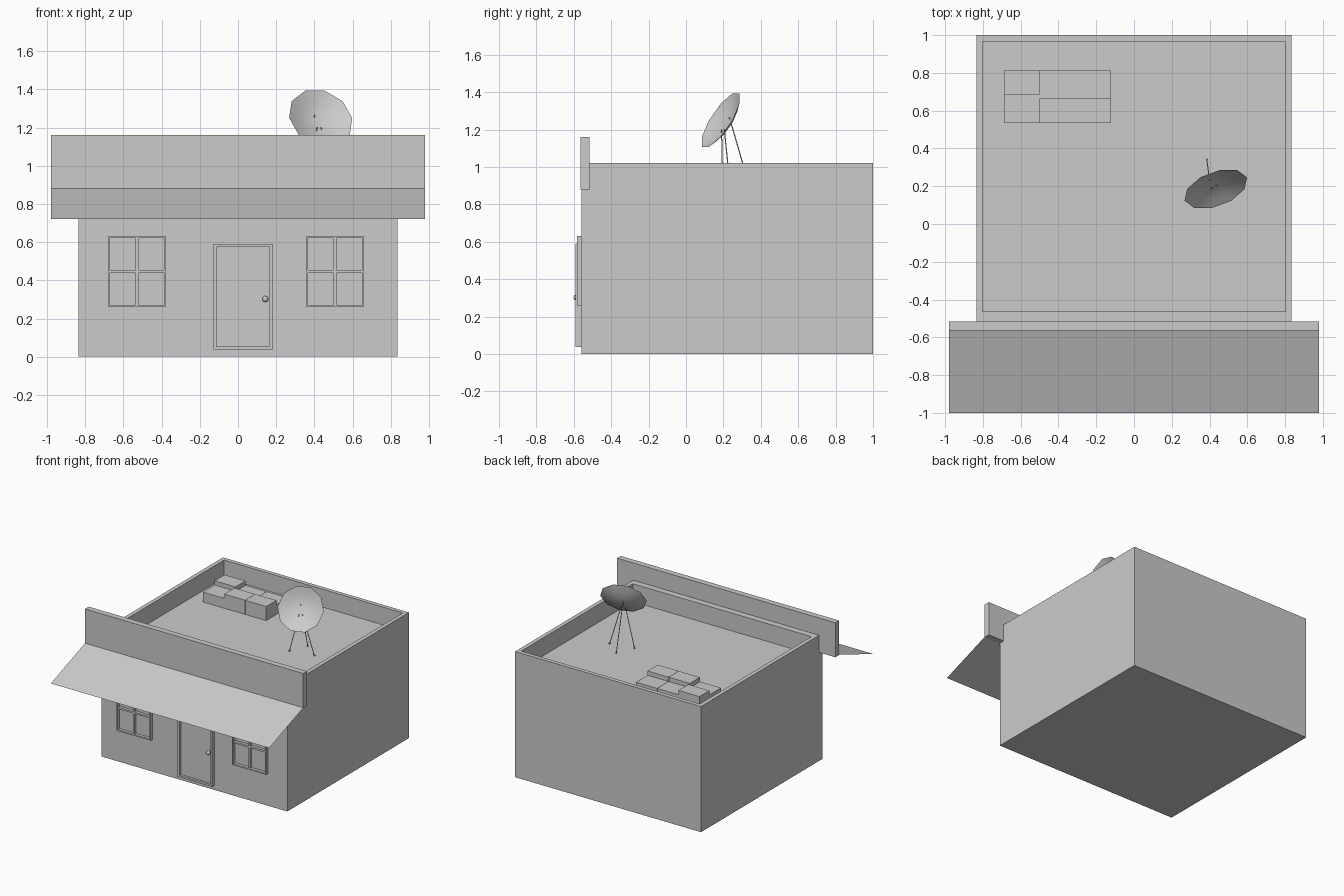
import bpy, bmesh, math
from mathutils import Vector

if "Cube" in bpy.data.objects:
    bpy.data.objects.remove(bpy.data.objects["Cube"])


def finish(bm, name):
    me = bpy.data.meshes.new(name)
    bm.to_mesh(me)
    bm.free()
    ob = bpy.data.objects.new(name, me)
    bpy.context.collection.objects.link(ob)
    return ob


def add_box(bm, x0, x1, y0, y1, z0, z1):
    vs = bmesh.ops.create_cube(bm, size=1)["verts"]
    for v in vs:
        v.co = Vector((x1 if v.co.x > 0 else x0,
                       y1 if v.co.y > 0 else y0,
                       z1 if v.co.z > 0 else z0))
    return vs


def boxes(name, *dims):
    bm = bmesh.new()
    for d in dims:
        add_box(bm, *d)
    return finish(bm, name)


def frame(x0, x1, z0, z1, w, y0, y1):
    """Four bars of a rectangular frame on the front wall."""
    return [(x0, x0 + w, y0, y1, z0, z1), (x1 - w, x1, y0, y1, z0, z1),
            (x0 + w, x1 - w, y0, y1, z0, z0 + w), (x0 + w, x1 - w, y0, y1, z1 - w, z1)]


WALL = -0.56
FLOOR = 0.875

# building block with the roof sunk behind a parapet
bm = bmesh.new()
add_box(bm, -0.835, 0.835, WALL, 1.0, 0, 1.02)
top = max(bm.faces, key=lambda f: f.calc_center_median().z)
bmesh.ops.inset_region(bm, faces=[top], thickness=0.047)
for v in top.verts:
    if v.co.y < 0:
        v.co.y = -0.463
roof = bmesh.ops.extrude_discrete_faces(bm, faces=[top])["faces"][0]
for v in roof.verts:
    v.co.z = FLOOR
finish(bm, "building")

# fascia board and sheet awning
boxes("fascia_board", (-0.98, 0.98, WALL - 0.003, -0.515, 0.88, 1.16))
bm = bmesh.new()
bm.faces.new([bm.verts.new(c) for c in ((-0.98, -1.0, 0.722), (0.98, -1.0, 0.722),
                                        (0.98, WALL - 0.003, 0.882), (-0.98, WALL - 0.003, 0.882))])
finish(bm, "awning")

# windows: frame plus cross bars
for side, cx in (("left", -0.529), ("right", 0.508)):
    x0, x1, z0, z1 = cx - 0.153, cx + 0.153, 0.26, 0.632
    y0 = WALL - 0.024
    bars = frame(x0, x1, z0, z1, 0.011, y0, WALL)
    bars += [(cx - 0.007, cx + 0.007, y0, WALL, z0 + 0.011, z1 - 0.011),
             (x0 + 0.011, x1 - 0.011, y0 + 0.001, WALL, 0.439, 0.453)]
    boxes(side + "_window", *bars)

# door
boxes("door_frame", *frame(-0.128, 0.182, 0.037, 0.59, 0.016, WALL - 0.032, WALL))
boxes("door_panel", (-0.112, 0.166, WALL - 0.014, WALL, 0.053, 0.574))
bpy.ops.mesh.primitive_uv_sphere_add(segments=12, ring_count=8, radius=0.016,
                                     location=(0.143, WALL - 0.025, 0.302))
bpy.context.object.name = "door_knob"
bpy.ops.object.shade_smooth()

# rooftop units, some taller than their neighbours
xs = (-0.69, -0.5, -0.31, -0.12)
for i in range(3):
    split = 0.685 if i == 0 else 0.665
    front, back = (0.955, 0.99) if i == 0 else (0.99, 0.955)
    a, b = xs[i] + 0.001, xs[i + 1] - 0.001
    boxes(f"roof_unit_front_{i}", (a, b, 0.535, split, FLOOR, front))
    boxes(f"roof_unit_back_{i}", (a, b, split, 0.812, FLOOR, back))

# dish: ten-sided shallow bowl, one sheet thick
normal = Vector((0.30, -0.80, 0.52)).normalized()
center = Vector((0.433, 0.185, 1.25))
u = Vector((0.937, 0.35, 0)).normalized()
w = normal.cross(u)
bm = bmesh.new()
R, D, N = 0.176, 0.05, 10
apex = bm.verts.new(center - normal * D)
rings = []
for t in (0.35, 0.7, 1.0):
    rings.append([bm.verts.new(center - normal * D * (1 - t * t)
                               + (u * math.cos(k * math.tau / N) + w * math.sin(k * math.tau / N)) * R * t)
                  for k in range(N)])
for k in range(N):
    j = (k + 1) % N
    bm.faces.new((apex, rings[0][k], rings[0][j]))
    for p, q in zip(rings, rings[1:]):
        bm.faces.new((p[k], q[k], q[j], p[j]))
bmesh.ops.recalc_face_normals(bm, faces=bm.faces)
if sum((f.normal.dot(normal) for f in bm.faces)) < 0:
    bmesh.ops.reverse_faces(bm, faces=bm.faces)
for f in bm.faces:
    f.smooth = True
finish(bm, "dish")

# tripod legs with small feet
legs = [((0.385, 0.345, FLOOR), (0.40, 0.232, 1.265)),
        ((0.519, 0.238, FLOOR), (0.435, 0.205, 1.20)),
        ((0.324, 0.197, FLOOR), (0.415, 0.19, 1.20))]
for i, (a, b) in enumerate(legs):
    a, b = Vector(a), Vector(b)
    d = b - a
    bpy.ops.mesh.primitive_cone_add(vertices=6, radius1=0.003, radius2=0.003, depth=d.length,
                                    location=(a + b) / 2, rotation=d.to_track_quat('Z', 'Y').to_euler())
    bpy.context.object.name = f"dish_leg_{i}"
    bpy.ops.mesh.primitive_cylinder_add(vertices=6, radius=0.007, depth=0.006,
                                        location=a + Vector((0, 0, 0.003)))
    bpy.context.object.name = f"dish_foot_{i}"
